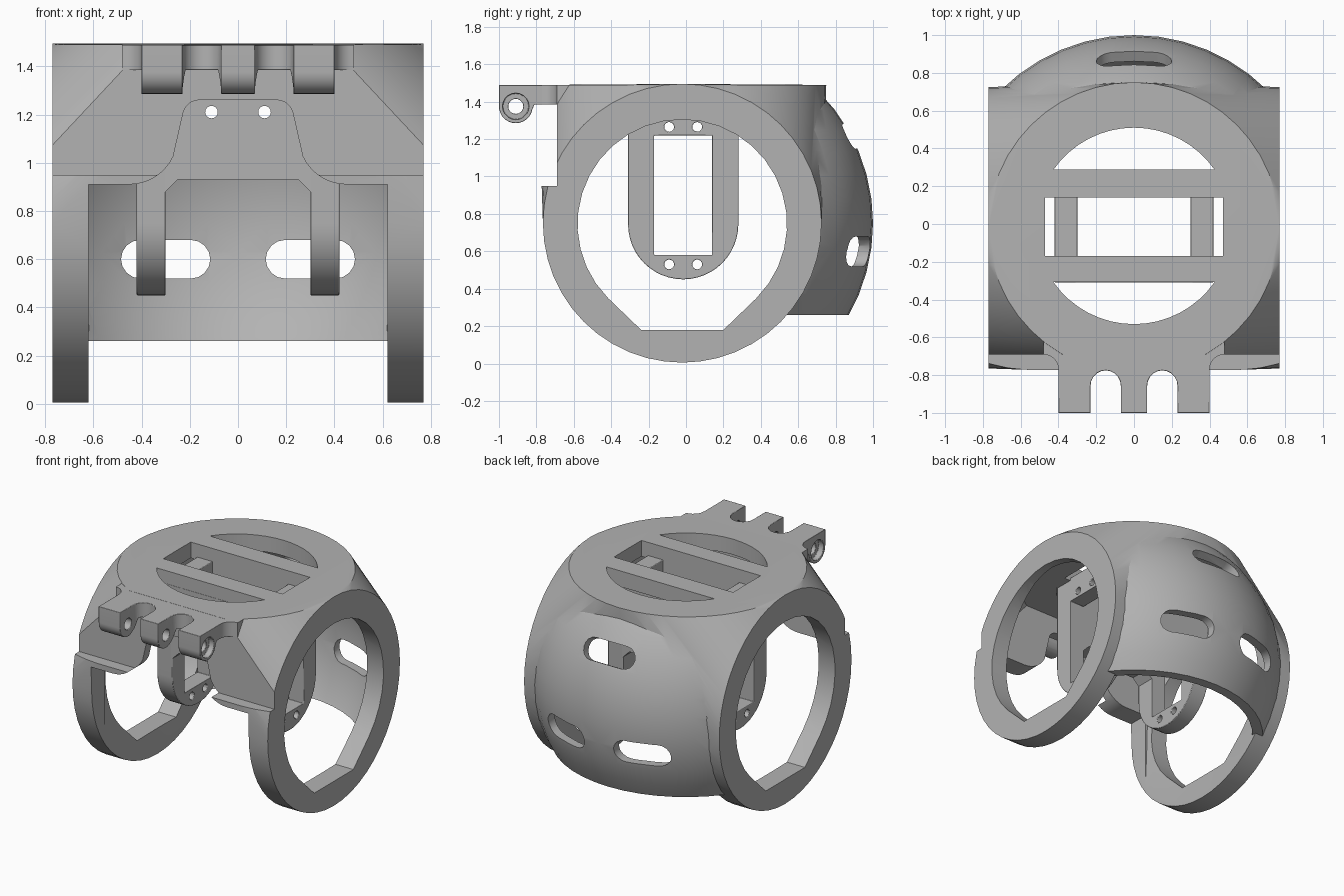
import bpy, bmesh, math
from mathutils import Matrix, Vector

if "Cube" in bpy.data.objects:
    bpy.data.objects.remove(bpy.data.objects["Cube"])

grey = bpy.data.materials.new("plain_grey")
grey.use_nodes = True
grey.diffuse_color = (0.45, 0.45, 0.45, 1)
grey.node_tree.nodes["Principled BSDF"].inputs["Base Color"].default_value = (0.45, 0.45, 0.45, 1)

CY, CZ = -0.02, 0.75      # side ring centre
RING, WIDE, INNER = 0.745, 0.77, 0.62


def make(name, bm):
    bmesh.ops.recalc_face_normals(bm, faces=bm.faces)
    mesh = bpy.data.meshes.new(name)
    bm.to_mesh(mesh)
    bm.free()
    mesh.materials.append(grey)
    ob = bpy.data.objects.new(name, mesh)
    bpy.context.collection.objects.link(ob)
    return ob


def clip(bm, planes):
    """Cut away everything beyond each (point, outward normal) plane and cap it."""
    for co, no in planes:
        r = bmesh.ops.bisect_plane(bm, geom=bm.verts[:] + bm.edges[:] + bm.faces[:],
                                   plane_co=co, plane_no=no, clear_outer=True)
        edges = [e for e in r["geom_cut"] if isinstance(e, bmesh.types.BMEdge)]
        bmesh.ops.edgeloop_fill(bm, edges=edges)


def hull(name, points, planes=()):
    bm = bmesh.new()
    for p in points:
        bm.verts.new(p)
    r = bmesh.ops.convex_hull(bm, input=bm.verts)
    bmesh.ops.delete(bm, geom=[v for v in bm.verts if not v.link_faces], context="VERTS")
    bmesh.ops.dissolve_limit(bm, angle_limit=0.01, verts=bm.verts, edges=bm.edges)
    clip(bm, planes)
    return make(name, bm)


def ball(name, radius, planes):
    bm = bmesh.new()
    bmesh.ops.create_uvsphere(bm, u_segments=48, v_segments=24, radius=radius,
                              matrix=Matrix.Translation((0, 0, CZ)))
    clip(bm, planes)
    return make(name, bm)


def prism(name, pts, axis, lo, hi):
    """Extrude a 2D outline along one axis; outline is in the other two, in xyz order."""
    def place(a, b, t):
        return {"x": (t, a, b), "y": (a, t, b), "z": (a, b, t)}[axis]
    bm = bmesh.new()
    ends = [[bm.verts.new(place(a, b, t)) for a, b in pts] for t in (lo, hi)]
    bm.faces.new(ends[0])
    bm.faces.new(ends[1])
    for i in range(len(pts)):
        j = (i + 1) % len(pts)
        bm.faces.new((ends[0][i], ends[0][j], ends[1][j], ends[1][i]))
    return make(name, bm)


def arc(cx, cy, r, a0, a1, n):
    return [(cx + r * math.cos(math.radians(a0 + (a1 - a0) * i / n)),
             cy + r * math.sin(math.radians(a0 + (a1 - a0) * i / n))) for i in range(n + 1)]


def circle(cx, cy, r, n=48):
    return arc(cx, cy, r, 0, 360, n)[:-1]


def rect(a0, a1, b0, b1):
    return [(a0, b0), (a1, b0), (a1, b1), (a0, b1)]


def boolean(ob, others, op="DIFFERENCE"):
    for other in others:
        mod = ob.modifiers.new("cut", "BOOLEAN")
        mod.operation, mod.object, mod.solver = op, other, "EXACT"
        bpy.context.view_layer.objects.active = ob
        bpy.ops.object.modifier_apply(modifier=mod.name)
        bpy.data.objects.remove(other)


def bevel(ob, width, angle=40):
    mod = ob.modifiers.new("soft_edges", "BEVEL")
    mod.width, mod.segments, mod.limit_method = width, 2, "ANGLE"
    mod.angle_limit = math.radians(angle)


def blend(top_r, top_z, side_r, side_x):
    """Points of a top disc and two side discs, to be wrapped in one skin."""
    pts = [(a, b, top_z) for a, b in circle(0, CY, top_r)]
    for x in (-side_x, side_x):
        pts += [(x, a, b) for a, b in circle(CY, CZ, side_r)]
    return pts


# Outer shell: skin over the discs joined with a domed back
shell = hull("shell", blend(WIDE, 1.49, RING, WIDE))
dome = ball("dome", 1.0, [((0, 0.2, 0), (0, -1, 0)), ((0, 0, 1.489), (0, 0, 1)),
                          ((0, 0, 0.26), (0, 0, -1)), ((0.765, 0, 0), (1, 0, 0)),
                          ((-0.765, 0, 0), (-1, 0, 0))])
boolean(shell, [prism("below", rect(-INNER, INNER, -2, 2), "z", -1, 0.26),
                prism("front_trim", rect(-2, -0.69, 0.95, 3), "x", -2, 2)])
boolean(shell, [dome], "UNION")

# Hollow inside
boolean(shell, [
    hull("hollow", blend(0.72, 1.42, 0.72, INNER), [((0, 0, 1.38), (0, 0, 1)),
                                                    ((0, -INNER, 0), (0, -1, 0))]),
    ball("dome_hollow", 0.94, [((0, -0.01, 0), (0, -1, 0)), ((0, 0, 1.38), (0, 0, 1)),
                               ((INNER, 0, 0), (1, 0, 0)), ((-INNER, 0, 0), (-1, 0, 0))])])

# Front opening with a raised middle
half = [(INNER, -0.2), (INNER, 0.91)] + arc(0.45, 1.11, 0.2, -90, -155, 7) \
    + arc(0.16, 1.19, 0.07, 20, 90, 5)
boolean(shell, [prism("front_opening", half + [(-a, b) for a, b in reversed(half)],
                      "y", -2, -0.3)])

# Ring holes with a flat foot
boolean(shell, [prism("ring_hole", arc(CY, 0.745, 0.56, -45, 225, 26)
                      + [(CY - 0.22, 0.18), (CY + 0.22, 0.18)], "x", -2, 2)])

# Openings in the top
boolean(shell, [prism("top_window", rect(-0.47, 0.47, -0.17, 0.14), "z", 1.2, 2),
                prism("top_segment_back", arc(0, -0.01, 0.52, 35, 145, 16), "z", 1.2, 2),
                prism("top_segment_front", arc(0, -0.01, 0.52, -35, -145, 16), "z", 1.2, 2)])


# Vent slots in the dome
def slot(width, height, x, z, tilt):
    h = height / 2
    w = width / 2 - h
    ob = prism("slot", arc(w, 0, h, -90, 90, 8) + arc(-w, 0, h, 90, 270, 8), "y", 0.75, 1.3)
    ob.data.transform(Matrix.Translation((x, 0, z)) @ Matrix.Rotation(tilt, 4, "X"))
    return ob


boolean(shell, [slot(0.37, 0.16, -0.3, 0.6, 0), slot(0.37, 0.16, 0.3, 0.6, 0),
                slot(0.4, 0.15, 0, CZ, math.radians(28))])

# Motor brackets inside
parts = [shell]
for side, x0 in (("left", 0.30), ("right", -0.42)):
    b = prism(side + "_bracket", arc(-0.015, 0.745, 0.295, 180, 360, 24)
              + [(0.28, 1.4), (-0.31, 1.4)], "x", x0, x0 + 0.12)
    cuts = [prism("window", rect(-0.17, 0.14, 0.58, 1.22), "x", -2, 2)]
    cuts += [prism("screw_hole", circle(y, z, 0.026, 16), "x", -2, 2)
             for y in (-0.09, 0.06) for z in (0.53, 1.265)]
    boolean(b, cuts)
    parts.append(b)

# Cross plates between the brackets, with corner gussets
for name, y0, y1 in (("front", -0.31, -0.17), ("back", 0.14, 0.28)):
    p = prism(name + "_cross_plate", [(-0.31, 1.4), (-0.31, 0.87), (-0.25, 0.93), (0.25, 0.93),
                                      (0.31, 0.87), (0.31, 1.4)], "y", y0, y1)
    boolean(p, [prism("screw_hole", circle(x, 1.21, 0.026, 16), "y", -2, 2)
                for x in (-0.11, 0.11)])
    parts.append(p)

# Hinge: slab with a rounded barrel, split into three knuckles
hinge = prism("hinge", [(-0.56, 1.489), (-1, 1.489), (-1, 1.375)]
              + arc(-0.91, 1.375, 0.09, 190, 350, 12) + [(-0.81, 1.385), (-0.56, 1.385)],
              "x", -0.4, 0.4)
cuts = [prism("gap", arc(x, -0.855, 0.08, 0, 180, 10) + [(x - 0.08, -1.2), (x + 0.08, -1.2)],
              "z", 1, 2) for x in (-0.15, 0.15)]
cuts.append(prism("pin_hole", circle(-0.91, 1.375, 0.04, 20), "x", -2, 2))
cuts += [prism("pin_recess", circle(-0.91, 1.375, 0.07, 20), "x", s * 0.36, s * 0.5)
         for s in (-1, 1)]
boolean(hinge, cuts)
parts.append(hinge)

# Curved fillets where the hinge meets the top
for side, s in (("left", 1), ("right", -1)):
    pts = [(0.38, -0.6), (0.38, -0.78)] + arc(0.48, -0.77, 0.08, 180, 90, 6) + [(0.48, -0.6)]
    parts.append(prism(side + "_hinge_fillet", [(s * a, b) for a, b in pts], "z", 1.385, 1.489))

# Finish
for ob in parts:
    if ob is hinge or "bracket" in ob.name:
        bevel(ob, 0.008)
    bpy.ops.object.select_all(action="DESELECT")
    ob.select_set(True)
    bpy.context.view_layer.objects.active = ob
    bpy.ops.object.shade_smooth_by_angle(angle=math.radians(25))
